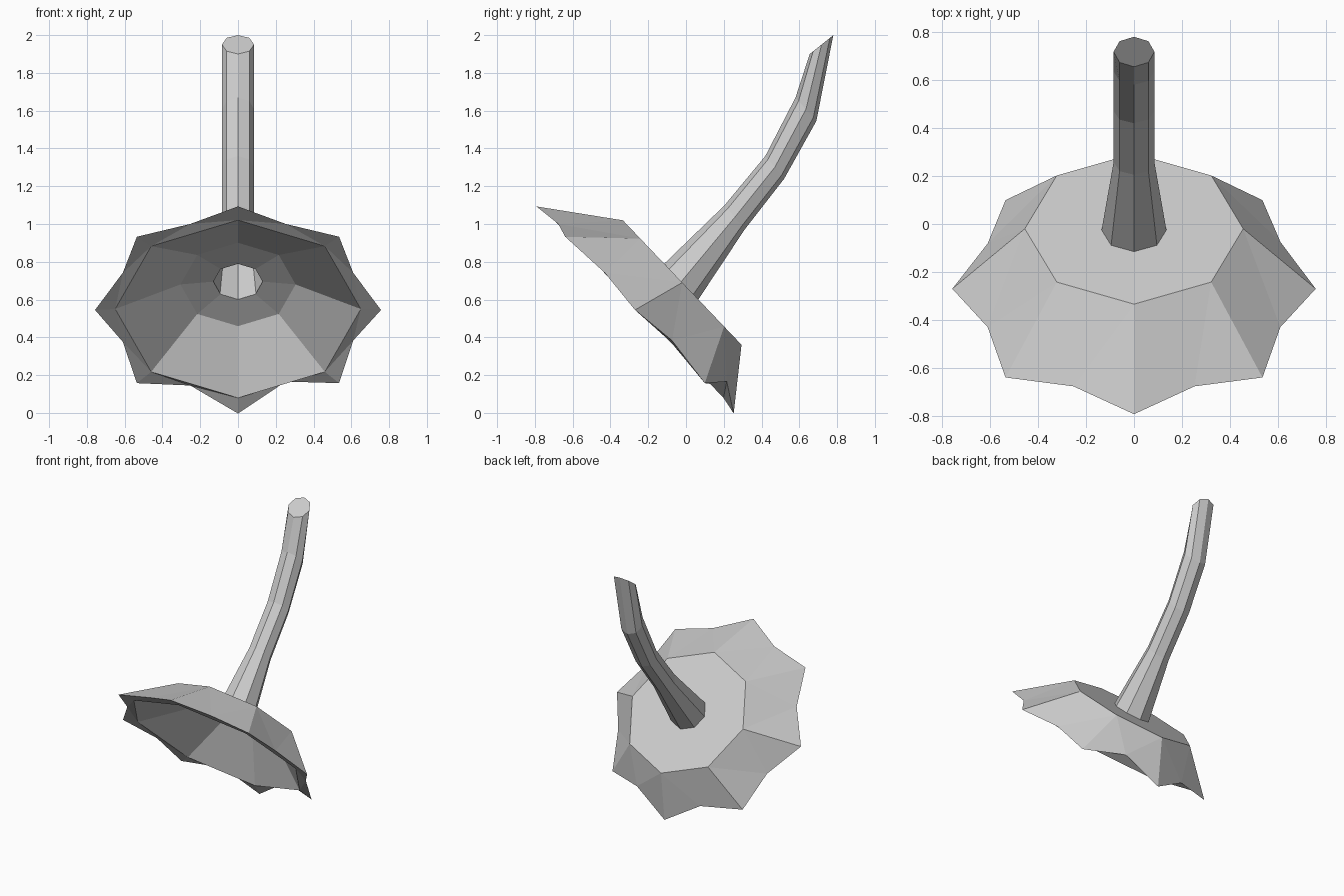
import bpy
import bmesh
from math import cos, sin, pi
from mathutils import Vector

default = bpy.data.objects.get("Cube")
if default:
    bpy.data.objects.remove(default, do_unlink=True)

grey = bpy.data.materials.new("plain grey")
grey.use_nodes = True
grey.diffuse_color = (0.6, 0.6, 0.6, 1)
grey.node_tree.nodes["Principled BSDF"].inputs["Base Color"].default_value = (0.6, 0.6, 0.6, 1)

SLOPE = Vector((0, -0.69, 0.724))   # uphill direction of the tilted cap
AXIS = Vector((0, 0.724, 0.69))     # direction the cap faces
FLAT = cos(pi / 8)                  # edge midpoint ratio of an octagon


def ring(center_y, center_z, tip, valley=None, lifts=(0,) * 8):
    """Sixteen points: eight corners with a point between each pair."""
    points = []
    for i in range(16):
        a = i * pi / 8
        r = tip if i % 2 == 0 else (valley or tip * FLAT)
        p = Vector((r * cos(a), center_y, center_z)) + SLOPE * r * sin(a)
        if i % 2:
            p += AXIS * lifts[i // 2]
        points.append(p)
    return points


def tilted_octagon(front, back, width):
    """Eight points spanning a front and a back point in the side plane."""
    f, b = Vector((0, *front)), Vector((0, *back))
    return [(f + b) / 2 + (f - b) / 2 * sin(i * pi / 4)
            + Vector((width * cos(i * pi / 4), 0, 0)) for i in range(8)]


def loft(name, rings, closed=False, cap=False):
    bm = bmesh.new()
    rows = [[bm.verts.new(p) for p in r] for r in rings]
    pairs = list(zip(rows, rows[1:]))
    if closed:
        pairs.append((rows[-1], rows[0]))
    for low, high in pairs:
        n = len(low)
        for i in range(n):
            j = (i + 1) % n
            bm.faces.new((low[i], low[j], high[j], high[i]))
    if cap:
        bm.faces.new(rows[-1])
    # split the bent panels consistently from the corners
    if closed:
        bmesh.ops.triangulate(bm, faces=bm.faces[:])
    bmesh.ops.recalc_face_normals(bm, faces=bm.faces[:])
    mesh = bpy.data.meshes.new(name)
    bm.to_mesh(mesh)
    bm.free()
    mesh.materials.append(grey)
    obj = bpy.data.objects.new(name, mesh)
    bpy.context.collection.objects.link(obj)
    return obj


# Scalloped cap: top plate, skirt, wavy rim, hollow underside, open centre
rim_lifts = (0.02, 0.02, 0.02, 0.02, 0.02, 0.06, 0.09, 0.03)
loft("cap", [
    ring(-0.025, 0.695, 0.13),
    ring(-0.02, 0.69, 0.455),
    ring(-0.27, 0.545, 0.757, 0.66, rim_lifts),
    ring(-0.25, 0.55, 0.65),
    ring(-0.04, 0.68, 0.305),
], closed=True)

# Curved hollow stem with a flared foot and a slanted flat end
loft("stem", [
    tilted_octagon((-0.115, 0.79), (0.065, 0.6), 0.135),
    tilted_octagon((0.205, 1.1), (0.31, 0.97), 0.085),
    tilted_octagon((0.42, 1.36), (0.52, 1.24), 0.085),
    tilted_octagon((0.58, 1.67), (0.69, 1.545), 0.085),
    tilted_octagon((0.655, 1.9), (0.78, 2.0), 0.085),
], cap=True)
